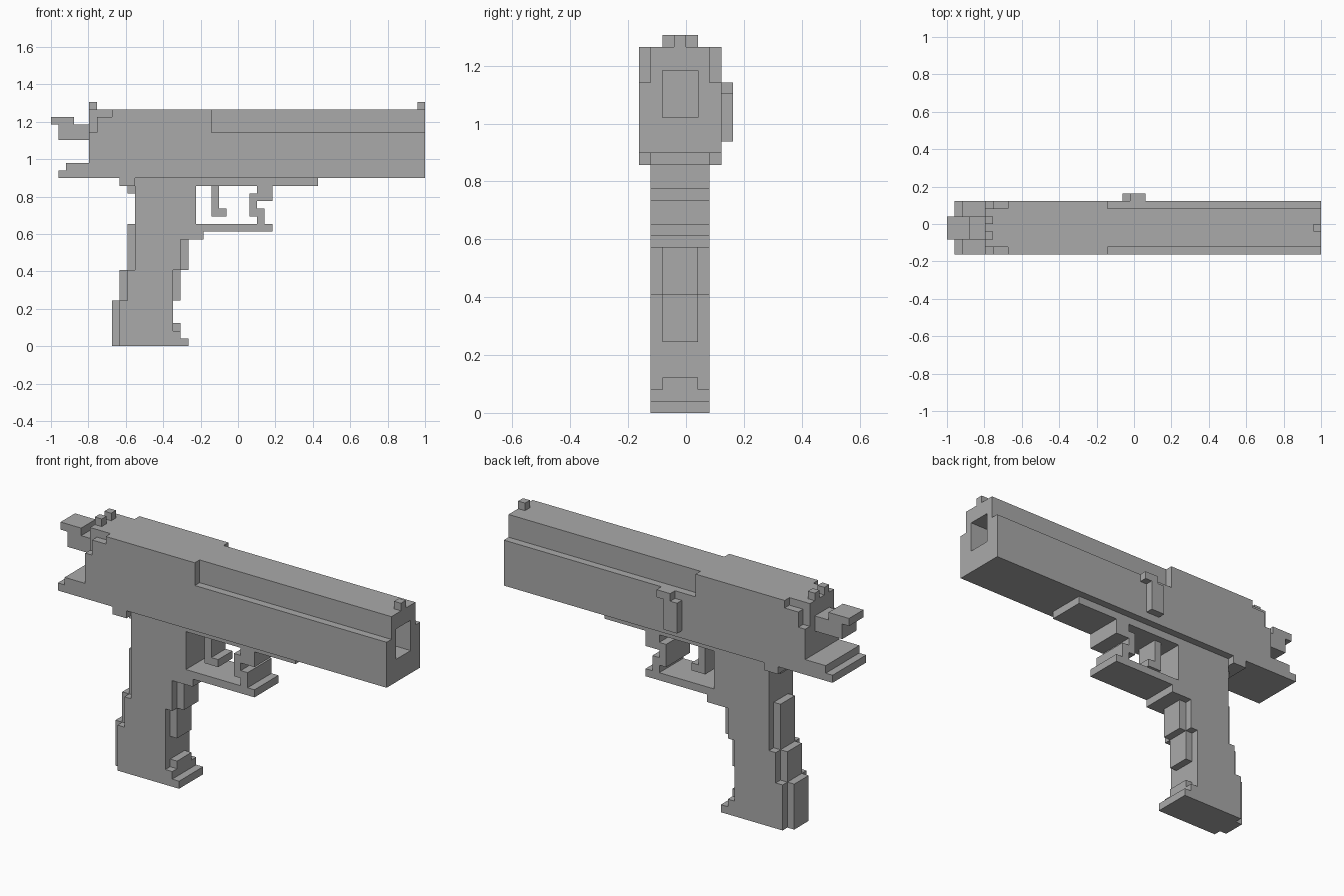
import bpy
import bmesh

if "Cube" in bpy.data.objects:
    bpy.data.objects.remove(bpy.data.objects["Cube"], do_unlink=True)

U = 2 / 49  # one grid cell

grey = bpy.data.materials.new("plain grey")
grey.use_nodes = True
grey.diffuse_color = (0.4, 0.4, 0.4, 1)
grey.node_tree.nodes["Principled BSDF"].inputs["Base Color"].default_value = (0.4, 0.4, 0.4, 1)


def steps(start, *moves):
    """Stepped outline: alternate absolute x and z moves from a start corner."""
    x, z = start
    pts = [(x, z)]
    for n, value in enumerate(moves):
        x, z = (value, z) if n % 2 == 0 else (x, value)
        pts.append((x, z))
    return pts


def rect(x0, x1, z0, z1):
    return [(x0, z0), (x1, z0), (x1, z1), (x0, z1)]


def build(name, *prisms):
    """Extrude side outlines across the width: each prism is (outline, y0, y1)."""
    bm = bmesh.new()
    for outline, y0, y1 in prisms:
        face = bm.faces.new([bm.verts.new((x * U - 1, (y0 - 4) * U, z * U)) for x, z in outline])
        ext = bmesh.ops.extrude_face_region(bm, geom=[face])
        moved = [v for v in ext["geom"] if isinstance(v, bmesh.types.BMVert)]
        bmesh.ops.translate(bm, verts=moved, vec=(0, (y1 - y0) * U, 0))
    bmesh.ops.recalc_face_normals(bm, faces=bm.faces)
    mesh = bpy.data.meshes.new(name)
    bm.to_mesh(mesh)
    bm.free()
    mesh.materials.append(grey)
    obj = bpy.data.objects.new(name, mesh)
    bpy.context.collection.objects.link(obj)
    return obj


# Slide, with the bore, side ledges and rear notches cut away
slide = build("slide", (rect(5, 49, 22, 31), 0, 7))
cuts = [(rect(37, 50, 25, 29), 2, 5)]
for y0, y1 in ((-1, 1), (6, 8)):
    cuts.append((rect(21, 50, 28, 32), y0, y1))
    cuts.append((steps((4, 28), 6, 30, 8, 32, 4), y0, y1))
cutter = build("slide_cutter", *cuts)
cutter.hide_render = True
mod = slide.modifiers.new("cuts", "BOOLEAN")
mod.operation = "DIFFERENCE"
mod.solver = "EXACT"
mod.object = cutter
bpy.context.view_layer.objects.active = slide
bpy.ops.object.modifier_apply(modifier=mod.name)
bpy.data.objects.remove(cutter, do_unlink=True)

# Sights
build("rear_sight", *[(rect(5, 6, 31, 32), y, y + 1) for y in (2, 4)])
build("front_sight", (rect(48, 49, 31, 32), 3, 4))

# Hammer and tail at the back
build("hammer", (steps((1, 27), 5, 29, 3, 30, 0, 29, 1), 2, 5))
build("tail", (steps((1, 22), 5, 24, 2, 23, 1), 0, 7))

# Catch lever on the left side
build("catch_lever", (steps((23, 23), 25, 27, 26, 28, 24, 27, 23), 7, 8))

# Frame under the slide
build("frame_rear", (rect(9, 11, 21, 22), 0, 7))
build("frame_rail", (rect(11, 35, 21, 22), 1, 6))

# Grip with its raised straps
build("grip", (steps((9, 0), 18, 1, 17, 2, 16, 10, 17, 14, 20, 15, 19, 21,
                     11, 10, 10, 6, 9), 1, 6))
build("back_straps", *[(rect(*r), 2, 5) for r in
                       ((8, 9, 0, 6), (9, 10, 6, 10), (10, 11, 10, 16), (10, 11, 20, 21))])
build("front_straps", *[(rect(*r), 2, 5) for r in
                        ((16, 17, 2, 3), (16, 17, 6, 10), (17, 18, 10, 14))])

# Trigger and its guard
build("trigger", (steps((21, 17), 23, 18, 22, 21, 21), 2, 5))
build("trigger_guard", (steps((19, 15), 29, 16, 28, 18, 27, 19, 29, 21, 27, 20,
                              26, 17, 27, 16, 19), 1, 6))
